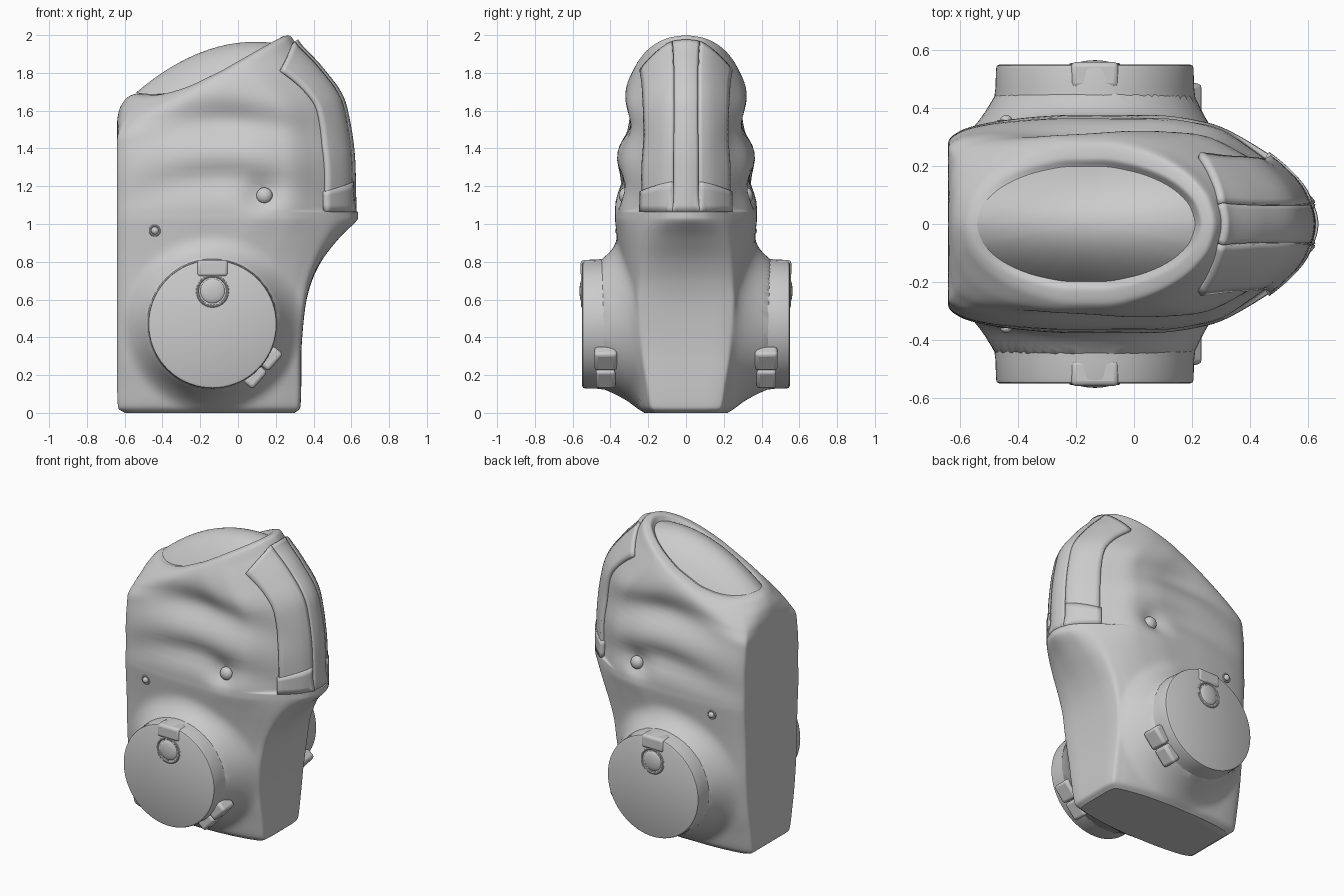
import bpy, bmesh, math
from mathutils import Vector
from mathutils.bvhtree import BVHTree

if "Cube" in bpy.data.objects:
    bpy.data.objects.remove(bpy.data.objects["Cube"])


def finish(ob, name, angle=35):
    ob.name = name
    bpy.ops.object.select_all(action='DESELECT')
    ob.select_set(True)
    bpy.context.view_layer.objects.active = ob
    bpy.ops.object.shade_smooth_by_angle(angle=math.radians(angle))
    return ob


def smooth(pts, n, closed=False):
    """Overshoot-free curve through points of any dimension."""
    m, out = len(pts), []

    def tangent(i, k):
        if not closed and i in (0, m - 1):
            j = 0 if i == 0 else m - 2
            return pts[j + 1][k] - pts[j][k]
        a = pts[i % m][k] - pts[(i - 1) % m][k]
        b = pts[(i + 1) % m][k] - pts[i % m][k]
        return 2 * a * b / (a + b) if a * b > 0 else 0

    for i in range(m if closed else m - 1):
        p, q = pts[i], pts[(i + 1) % m]
        for s in range(n):
            t = s / n
            h = t * t * (3 - 2 * t)
            out.append(tuple(
                p[k] * (1 - h) + q[k] * h + tangent(i, k) * t * (1 - t) ** 2
                - tangent((i + 1) % m, k) * t * t * (1 - t) for k in range(len(p))))
    if not closed:
        out.append(tuple(pts[-1]))
    return out


def loft(name, rings, closed=True, caps=True):
    n = len(rings[0])
    bm = bmesh.new()
    vs = [[bm.verts.new(p) for p in r] for r in rings]
    for a, b in zip(vs, vs[1:]):
        for i in range(n if closed else n - 1):
            j = (i + 1) % n
            bm.faces.new((a[i], a[j], b[j], b[i]))
    if caps:
        bm.faces.new(vs[0])
        bm.faces.new(vs[-1])
    bmesh.ops.recalc_face_normals(bm, faces=bm.faces)
    me = bpy.data.meshes.new(name)
    bm.to_mesh(me)
    tree = BVHTree.FromBMesh(bm)
    bm.free()
    ob = bpy.data.objects.new(name, me)
    bpy.context.collection.objects.link(ob)
    return finish(ob, name), tree


# Half outlines (length, half width): box, nosed and elliptical
BOX = [(0, 0), (0, .45), (0, .76), (.03, .86), (.15, .95), (.35, 1), (.55, 1),
       (.75, .95), (.93, .82), (.99, .72), (1, .4), (1, 0)]
NOSE = [(0, 0), (0, .45), (0, .74), (.03, .85), (.15, .95), (.35, 1), (.55, 1),
        (.7, .93), (.83, .72), (.92, .5), (.98, .25), (1, 0)]
OVAL = [(.5 - .5 * math.cos(i * math.pi / 11), math.sin(i * math.pi / 11)) for i in range(12)]


def full(half):
    return smooth(half + [(u, -v) for u, v in half[-2:0:-1]], 8, True)


SHAPES = [full(BOX), full(NOSE), full(OVAL)]
CX, CZ = -.135, .47      # axis of the side housings


def sag(u, v):
    """Droop of the oval top towards its sides."""
    return .065 * v * v * (1.6 - 1.2 * u)


def bump(d, width):
    return math.exp(-(d / width) ** 2)


def ramp(t):
    t = min(max(t, 0), 1)
    return t * t * (3 - 2 * t)


def body_ring(zl, zr, xl, xr, w, k):
    i = min(int(k), 1)
    f, ring = k - i, []
    for (u0, v0), (u1, v1) in zip(SHAPES[i], SHAPES[i + 1]):
        u, v = u0 + (u1 - u0) * f, v0 + (v1 - v0) * f
        x, y = xl + (xr - xl) * u, abs(w * v)
        z = zl + (zr - zl) * u - max(k - 1, 0) * sag(u, v)
        # Nose recess that seats the strips, leaving a ledge below them
        x -= .03 * ramp((u - .7) / .2) * ramp((z - 1.063) / .012) * ramp((1.95 - z) / .4)
        # Finger grooves arching over the flanks, and a dimple round the button
        arc = z + .35 * (x + .08) ** 2
        fade = bump(x + .05, .40) * min(abs(v) * 1.4, 1)
        y -= fade * (.075 * bump(arc - 1.54, .10) + .04 * bump(arc - 1.24, .075))
        if abs(v) > .4:
            y -= .05 * bump(math.hypot((x - .12) * .8, z - 1.155), .065)
            # Concave flare into the round housings
            t = min(max((math.hypot(x - CX, z - CZ) - .335) / .145, 0), 1)
            y += max(.46 - y, 0) * (1 - t) ** 2 * ramp((abs(v) - .6) / .2)
        ring.append((x, math.copysign(max(y, 0), v), z))
    return ring


# Body: z left, z right, x left, x right, half width, outline kind
RINGS = [(0, 0, -.60, .30, .22, 0), (.03, .03, -.635, .33, .25, 0),
         (.16, .16, -.64, .335, .28, 0), (.3, .3, -.64, .335, .31, 0),
         (.55, .55, -.64, .355, .34, 0), (.68, .68, -.64, .385, .345, .1),
         (.80, .80, -.64, .44, .352, .25), (.93, .93, -.64, .54, .365, .6),
         (1.03, 1.03, -.64, .635, .376, 1), (1.062, 1.062, -.64, .635, .376, 1),
         (1.076, 1.076, -.64, .635, .376, 1), (1.29, 1.32, -.64, .63, .372, 1),
         (1.44, 1.62, -.64, .583, .36, 1), (1.53, 1.81, -.64, .445, .333, 1.25),
         (1.60, 1.93, -.63, .325, .308, 1.65), (1.655, 1.998, -.60, .27, .275, 2),
         (1.68, 1.992, -.57, .235, .23, 2), (1.69, 1.95, -.54, .21, .20, 2)]
body, tree = loft("body", [body_ring(*r) for r in smooth(RINGS, 6)])

# Domed oval insert in the sloping top
dome = []
for i in range(13):
    r = math.cos(i / 12.2 * math.pi / 2)
    dome.append([(-.165 + .375 * r * (2 * u - 1), .2 * r * v,
                  1.825 + .13 * r * (2 * u - 1) - sag(.5 + (u - .5) * r, r * v)
                  + .095 * (1 - r * r)) for u, v in SHAPES[2]])
loft("top_dome", dome)

# Nose strips: hug the body between a centre path and an edge path
MID = smooth([(.30, 1.965), (.42, 1.87), (.53, 1.74), (.59, 1.6), (.62, 1.35), (.63, 1.1)], 6)
EDGE = smooth([(.215, 1.80), (.34, 1.71), (.42, 1.6), (.445, 1.45), (.455, 1.25), (.455, 1.1)], 6)


def strip(name, y0, y1, lift, zmax=9):
    rows = []
    for (mx, mz), (ex, ez) in zip(MID, EDGE):
        if mz > zmax:
            continue
        row = []
        for i in range(9):
            y = y0 + (y1 - y0) * i / 8
            t = (max(abs(y) - .075, 0) / .16) ** 1.3
            p, nrm, _, _ = tree.find_nearest(Vector((mx + (ex - mx) * t, y, mz + (ez - mz) * t)))
            row.append(tuple(p + nrm * lift))
        rows.append(row)
    # Run straight down on to the ledge
    rows.append([(x, y, 1.066) for x, y, z in rows[-1]])
    ob, _ = loft(name, rows, closed=False, caps=False)
    # Face the sheet outwards before thickening it back into the body
    if ob.data.polygons[len(ob.data.polygons) // 2].normal.x < 0:
        ob.data.flip_normals()
    m = ob.modifiers.new("thick", 'SOLIDIFY')
    m.thickness, m.offset = lift + .01, -1


strip("nose_strip_centre", -.071, .071, .022)
for s, side in ((-1, "front"), (1, "back")):
    strip("nose_strip_" + side, s * .076, s * .228, .021)
    strip("nose_clip_" + side, s * .08, s * .234, .027, 1.24)


def ball(name, loc, scale):
    bpy.ops.mesh.primitive_uv_sphere_add(segments=32, ring_count=16, radius=1, location=loc)
    ob = bpy.context.object
    ob.scale = scale
    return finish(ob, name)


def block(name, loc, size, angle=0, bevel=.018):
    bpy.ops.mesh.primitive_cube_add(size=1, location=loc, rotation=(0, angle, 0))
    ob = bpy.context.object
    ob.scale = size
    bpy.ops.object.transform_apply(location=False, rotation=False, scale=True)
    m = ob.modifiers.new("round", 'BEVEL')
    m.width, m.segments = bevel, 3
    return finish(ob, name)


def torus(name, loc, r, tube):
    bpy.ops.mesh.primitive_torus_add(major_radius=r, minor_radius=tube, major_segments=40,
                                     minor_segments=10, location=loc,
                                     rotation=(math.pi / 2, 0, 0))
    return finish(bpy.context.object, name)


# Round side housings with their fittings, mirrored front and back
WALL = [(.352, .36), (.348, .42), (.342, .47), (.34, .535), (.337, .545), (.327, .55)]
for s, side in ((-1, "front"), (1, "back")):
    loft("housing_" + side, [[(CX + r * math.cos(a * math.pi / 36), s * y,
                               CZ + r * math.sin(a * math.pi / 36)) for a in range(72)]
                             for r, y in WALL])
    block("housing_tab_" + side, (CX, s * .513, .765), (.165, .09, .088))
    torus("dial_rim_" + side, (CX, s * .547, .645), .08, .008)
    ball("dial_button_" + side, (CX, s * .546, .645), (.066, .018, .066))
    # Two-piece latch on the lower right of the housing wall
    for part, d, h in (("upper", .063, .12), ("lower", -.063, .105)):
        block(f"latch_{part}_{side}", (.132 + .66 * d, s * .425, .24 + .75 * d),
              (.07, h, .122), math.radians(41))
    # Flank button and small pin set on the body surface
    for name, x, z, r in (("flank_button", .14, 1.15, .043), ("flank_pin", -.44, .965, .02)):
        hit = tree.ray_cast(Vector((x, s * 2, z)), Vector((0, -s, 0)))[0]
        ball(f"{name}_{side}", (x, hit.y + s * .006, z), (r, r * .8, r))
        if r < .03:
            torus("pin_rim_" + side, (x, hit.y, z), .026, .006)
